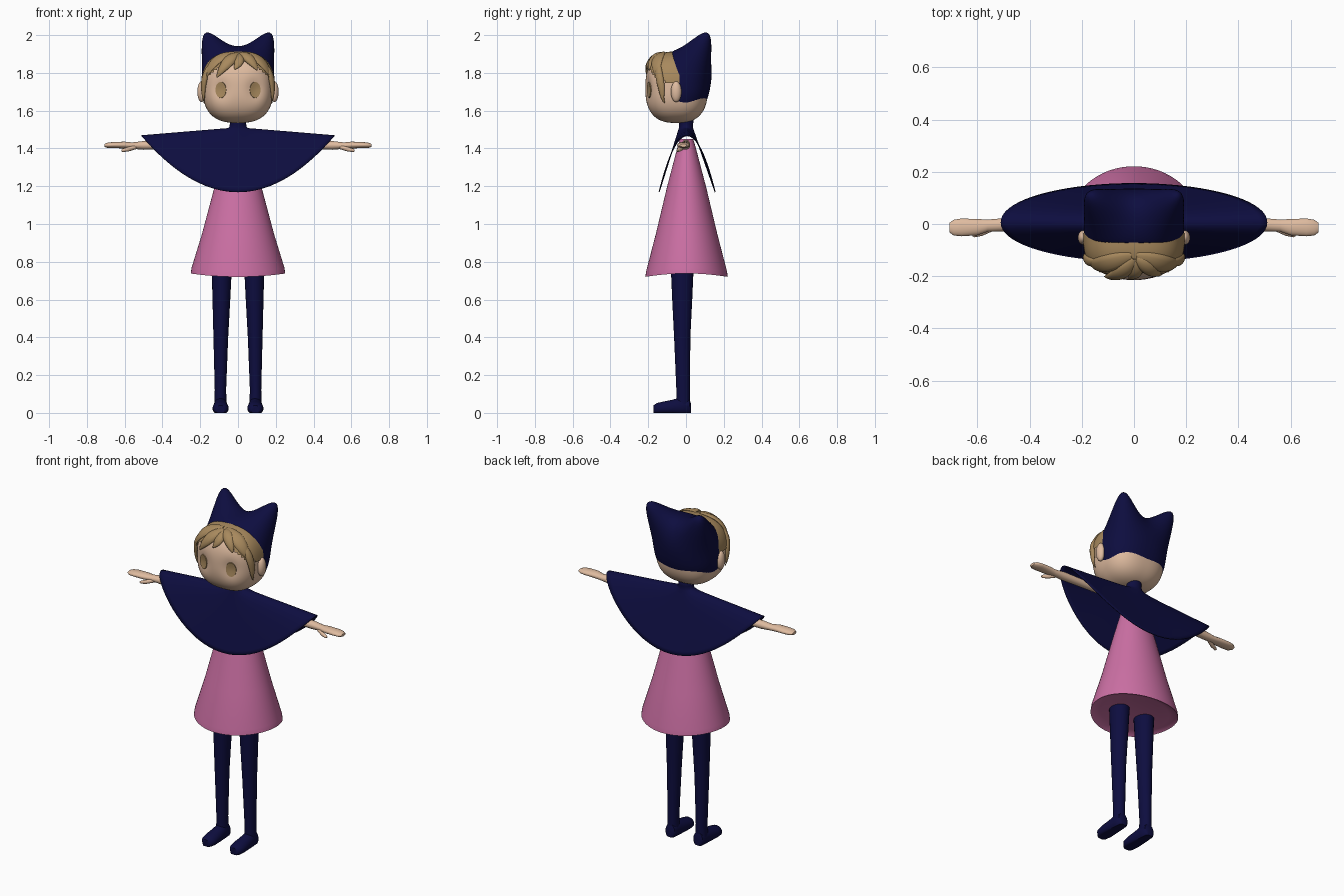
import bpy, bmesh, math
from mathutils import Vector

if "Cube" in bpy.data.objects:
    bpy.data.objects.remove(bpy.data.objects["Cube"])


def material(name, rgb):
    m = bpy.data.materials.new(name)
    m.use_nodes = True
    m.diffuse_color = (*rgb, 1)
    bsdf = next(n for n in m.node_tree.nodes if n.type == "BSDF_PRINCIPLED")
    bsdf.inputs["Base Color"].default_value = (*rgb, 1)
    return m


NAVY = material("navy cloth", (0.004, 0.004, 0.05))
PINK = material("pink cloth", (0.6, 0.16, 0.37))
SKIN = material("skin", (0.74, 0.5, 0.35))
HAIR = material("tan hair", (0.39, 0.25, 0.11))

X, Y, Z = Vector((1, 0, 0)), Vector((0, 1, 0)), Vector((0, 0, 1))


def finish(name, bm, mat):
    bmesh.ops.recalc_face_normals(bm, faces=bm.faces)
    mesh = bpy.data.meshes.new(name)
    bm.to_mesh(mesh)
    bm.free()
    ob = bpy.data.objects.new(name, mesh)
    bpy.context.collection.objects.link(ob)
    mesh.materials.append(mat)
    bpy.ops.object.select_all(action="DESELECT")
    ob.select_set(True)
    bpy.context.view_layer.objects.active = ob
    bpy.ops.object.shade_smooth_by_angle(angle=math.radians(50))
    return ob


def ring(c, u, v, n=24):
    c = Vector(c)
    angles = [2 * math.pi * i / n for i in range(n)]
    return [c + u * math.cos(a) + v * math.sin(a) for a in angles]


def loft(name, rings, mat, caps=True):
    bm = bmesh.new()
    rows = [[bm.verts.new(p) for p in r] for r in rings]
    n = len(rows[0])
    for a, b in zip(rows, rows[1:]):
        for i in range(n):
            j = (i + 1) % n
            bm.faces.new((a[i], a[j], b[j], b[i]))
    if caps:
        bm.faces.new(rows[0])
        bm.faces.new(rows[-1])
    return finish(name, bm, mat)


def ellipsoid(centre, radii, power=2.0, segs=56):
    """Rounded box or ellipsoid as a bmesh."""
    bm = bmesh.new()
    bmesh.ops.create_uvsphere(bm, u_segments=segs, v_segments=segs * 2 // 3, radius=1)
    for v in bm.verts:
        k = sum(abs(q) ** power for q in v.co) ** (-1 / power)
        v.co = Vector(c + r * q * k for c, r, q in zip(centre, radii, v.co))
    return bm


# Head, with shallow eye sockets
HEAD, SIZE, POWER = Vector((0, -0.05, 1.72)), Vector((0.186, 0.165, 0.185)), 2.6


def dent(x, z):
    return 0.016 * math.exp(-((abs(x) - 0.09) / 0.04) ** 2 - ((z - 1.71) / 0.055) ** 2)


def face_point(x, z, lift=0.0):
    """Point on the front of the head, and its normal."""
    k = 1 - abs(x / SIZE.x) ** POWER - abs((z - HEAD.z) / SIZE.z) ** POWER
    p = Vector((x, HEAD.y - SIZE.y * max(k, 0.003) ** (1 / POWER), z))
    q = p - HEAD
    n = Vector(math.copysign(abs(a / s) ** (POWER - 1) / s, a) for a, s in zip(q, SIZE))
    n.normalize()
    return p + n * lift, n


bm = ellipsoid(HEAD, SIZE, POWER, 72)
for v in bm.verts:
    if v.co.y < HEAD.y:
        v.co.y += dent(v.co.x, v.co.z)
finish("head", bm, SKIN)

# Hood with two pointed ears pulled out of its top corners
bm = ellipsoid((0, -0.02, 1.735), (0.192, 0.15, 0.197), 2.35, 84)
for v in bm.verts:
    v.co.y += 0.15 * (v.co.z - 1.735)
    base = v.co.copy()
    for s in (-1, 1):
        d = (base - Vector((s * 0.135, 0.055, 1.89))).length
        v.co += Vector((s * 0.045, 0.06, 0.125)) * math.exp(-(d / 0.08) ** 2)
    v.co.y = max(v.co.y, -0.075 if v.co.z > 1.65 else -0.075 + 0.3 * (1.65 - v.co.z))
finish("hood", bm, NAVY)

# Hair cap over the forehead
bm = ellipsoid(HEAD, SIZE * 1.045, POWER, 72)
bare = [f for f in bm.faces
        if f.calc_center_median().y > -0.04
        or f.calc_center_median().z < 1.865 - 3.2 * f.calc_center_median().x ** 2]
bmesh.ops.delete(bm, geom=bare, context="FACES")
finish("hair_cap", bm, HAIR)


def strand(name, a, b, c, width, thick=0.014, steps=16):
    """Leaf-shaped lock lying on the head along a curve in x and z."""
    def at(t):
        x, z = (p * (1 - t) ** 2 + 2 * q * t * (1 - t) + r * t * t for p, q, r in zip(a, b, c))
        return face_point(x, z, 0.008)
    rings = []
    for i in range(steps + 1):
        t = i / steps
        p, n = at(t)
        along = (at(min(t + 0.02, 1))[0] - at(max(t - 0.02, 0))[0]).normalized()
        w = max(math.sin(math.pi * (0.12 + 0.87 * t)), 0.03) ** 0.8
        rings.append(ring(p, n.cross(along).normalized() * width * w, n * thick * w, 12))
    loft(name, rings, HAIR)


strand("fringe_middle_right", (0.0, 1.893), (-0.05, 1.87), (-0.11, 1.775), 0.032, 0.018)
strand("fringe_right", (-0.01, 1.896), (-0.13, 1.89), (-0.17, 1.76), 0.036)
strand("fringe_centre", (0.0, 1.893), (0.02, 1.86), (-0.02, 1.815), 0.026)
strand("fringe_middle_left", (0.01, 1.893), (0.06, 1.885), (0.1, 1.81), 0.03, 0.018)
strand("fringe_left", (0.01, 1.896), (0.13, 1.89), (0.17, 1.765), 0.036)

for s, side in ((-1, "right"), (1, "left")):
    strand(side + "_side_lock", (s * 0.14, 1.84), (s * 0.188, 1.77), (s * 0.172, 1.64), 0.022)
    finish(side + "_ear", ellipsoid((s * 0.193, -0.052, 1.7), (0.022, 0.028, 0.055), segs=24), SKIN)

    # Eye plate following the face
    rows = []
    for k in (1.0, 0.97, 0.6, 0.2):
        row = []
        for p in ring((s * 0.09, 0, 1.71), X * 0.028 * k, Z * 0.043 * k):
            q = face_point(p.x, p.z, 0.0 if k == 1 else 0.005)[0]
            row.append(q + Y * dent(p.x, p.z))
        rows.append(row)
    loft(side + "_eye", rows, HAIR)

    # Arm with a flat hand: x, y, z, half depth, half height
    arm = [(0.03, 0, 1.425, 0.022, 0.02), (0.3, 0, 1.418, 0.022, 0.02),
           (0.5, -0.003, 1.416, 0.025, 0.023), (0.56, -0.006, 1.415, 0.023, 0.017),
           (0.6, -0.012, 1.418, 0.031, 0.018), (0.66, -0.013, 1.418, 0.034, 0.016),
           (0.69, -0.014, 1.417, 0.03, 0.014), (0.707, -0.014, 1.416, 0.018, 0.008)]
    loft(side + "_arm", [ring((s * x, y, z), Y * a, Z * b) for x, y, z, a, b in arm], SKIN)
    thumb = [(0.54, -0.015, 1.408, 0.012), (0.58, -0.033, 1.396, 0.012),
             (0.61, -0.042, 1.39, 0.009), (0.618, -0.043, 1.389, 0.004)]
    loft(side + "_thumb", [ring((s * x, y, z), Y * r, Z * r, 12) for x, y, z, r in thumb], SKIN)

    # Leg: z, x, y, half width, half depth
    leg = [(0.04, 0.093, -0.015, 0.033, 0.036), (0.12, 0.093, -0.015, 0.03, 0.036),
           (0.4, 0.091, -0.02, 0.039, 0.043), (0.6, 0.088, -0.02, 0.047, 0.053),
           (0.76, 0.086, -0.02, 0.053, 0.06)]
    loft(side + "_leg", [ring((s * x, y, z), X * a, Y * b) for z, x, y, a, b in leg], NAVY)

    # Foot, flat below: y, half width, height
    foot = [(0.026, 0.018, 0.05), (0.018, 0.031, 0.075), (-0.02, 0.036, 0.085),
            (-0.07, 0.04, 0.07), (-0.12, 0.043, 0.06), (-0.155, 0.038, 0.052),
            (-0.172, 0.022, 0.04)]
    rows = []
    for y, w, h in foot:
        row = ring((s * 0.092, y, h * 0.4), X * w, Z * h * 0.6)
        for p in row:
            p.z = max(p.z, 0)
        rows.append(row)
    loft(side + "_foot", rows, NAVY)

# Dress with a gently waved hem and a recessed underside
dress = [(0.745, 0.2, 0.17), (0.73, 0.235, 0.205), (0.72, 0.25, 0.218), (0.75, 0.246, 0.214),
         (0.95, 0.19, 0.162), (1.19, 0.126, 0.105), (1.4, 0.068, 0.05), (1.45, 0.045, 0.035)]
rows = [ring((0, 0.003, z), X * a, Y * b, 64) for z, a, b in dress]
for row in rows[1:4]:
    for p in row:
        p.z += 0.018 * (p.x / 0.25) ** 2
loft("dress", rows, PINK)

# Neck flowing into the draped cape
rows = [ring((0, 0, z), X * a, Y * b, 72)
        for z, a, b in ((1.57, 0.04, 0.036), (1.53, 0.038, 0.033), (1.512, 0.042, 0.032))]
for i in range(17):
    u = i / 16
    row = ring((0, 0.006 * u, 0), X * (0.05 + 0.46 * u), Y * (0.034 + 0.112 * u), 72)
    for k, p in enumerate(row):
        hem = 1.168 + 0.297 * math.cos(2 * math.pi * k / 72) ** 2
        p.z = 1.503 + (hem - 1.503) * u
    rows.append(row)
cape = loft("cape", rows, NAVY, caps=False)
thick = cape.modifiers.new("cloth thickness", "SOLIDIFY")
thick.thickness = 0.005
